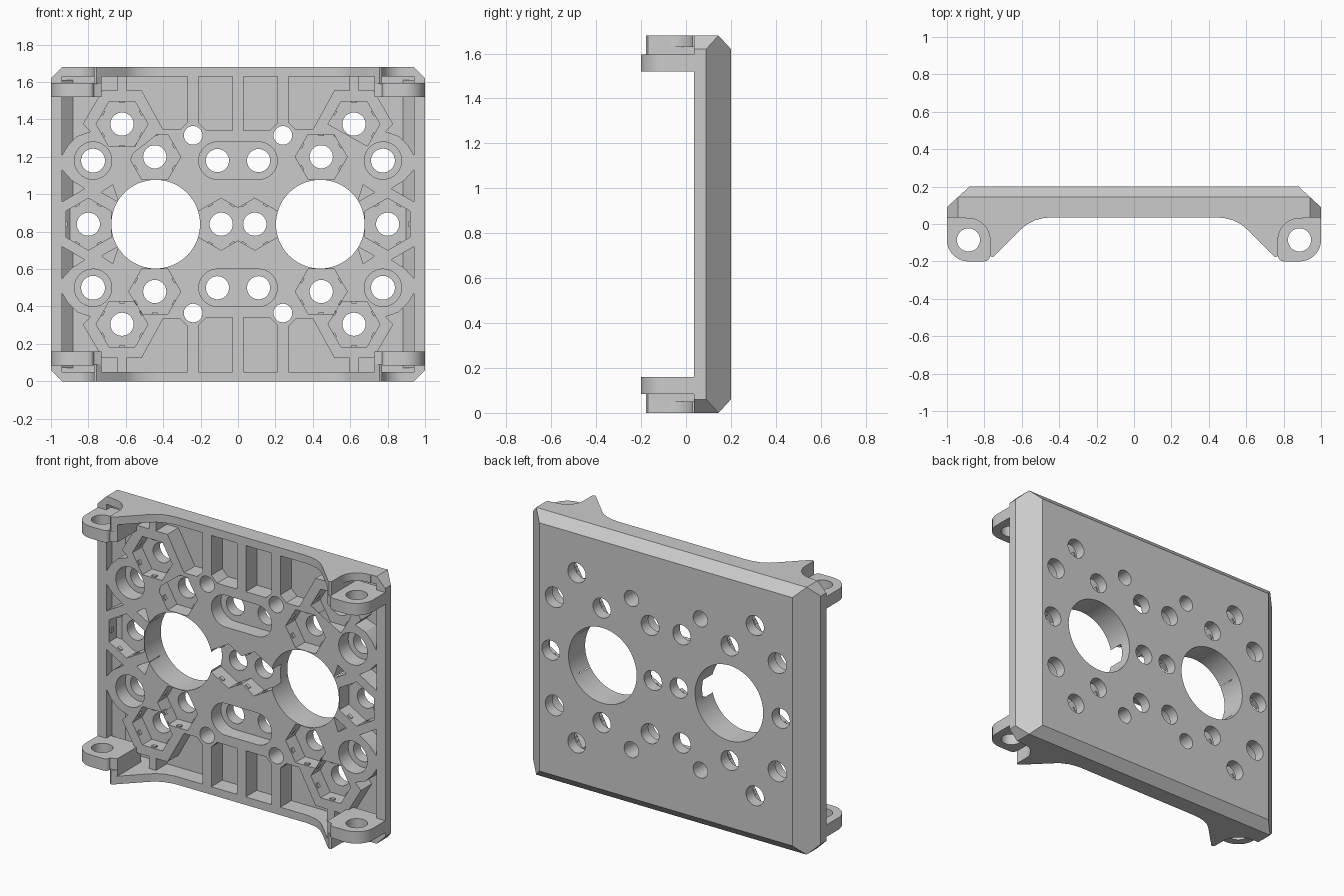
import bpy, bmesh, math
from mathutils import Vector

cube = bpy.data.objects.get("Cube")
if cube:
    bpy.data.objects.remove(cube)

MID = 0.84          # height of the horizontal symmetry line
FRONT, FLOOR, BORE = 0.035, 0.145, 0.13
BIG = (0.44, MID)
BOTH = (1, -1)

grey = bpy.data.materials.new("plain grey")
grey.use_nodes = True
grey.diffuse_color = (0.6, 0.6, 0.6, 1)
grey.node_tree.nodes["Principled BSDF"].inputs["Base Color"].default_value = grey.diffuse_color


def arc(cx, cy, r, start, end, n):
    angles = [math.radians(start + (end - start) * i / n) for i in range(n + 1)]
    return [(cx + r * math.cos(a), cy + r * math.sin(a)) for a in angles]


def circle(cx, cy, r, n=32, turn=0):
    return arc(cx, cy, r, turn, turn + 360, n)[:-1]


def flip(pts, sx, sz=1):
    """Mirror front-plane points across the two symmetry lines."""
    return [(sx * x, MID + sz * (z - MID)) for x, z in pts]


def prism(bm, pts, a, b, axis="y"):
    """Extrude a 2D outline from a to b along an axis."""
    def place(p, d):
        return (p[0], d, p[1]) if axis == "y" else (p[0], p[1], d)
    low = [bm.verts.new(place(p, a)) for p in pts]
    high = [bm.verts.new(place(p, b)) for p in pts]
    faces = [bm.faces.new(low), bm.faces.new(high[::-1])]
    for i in range(len(pts)):
        j = (i + 1) % len(pts)
        faces.append(bm.faces.new((low[i], high[i], high[j], low[j])))
    bmesh.ops.recalc_face_normals(bm, faces=faces)


def finish(name, bm):
    mesh = bpy.data.meshes.new(name)
    bm.to_mesh(mesh)
    bm.free()
    mesh.materials.append(grey)
    obj = bpy.data.objects.new(name, mesh)
    bpy.context.collection.objects.link(obj)
    return obj


def cut(obj, bm):
    """Subtract a set of prisms, using the first solver that succeeds."""
    tool = finish("cutter", bm)
    tool.hide_render = True
    mod = obj.modifiers.new("cut", "BOOLEAN")
    mod.operation, mod.object = "DIFFERENCE", tool
    for solver in ("MANIFOLD", "EXACT", "FLOAT"):
        mod.solver = solver
        bpy.context.view_layer.update()
        graph = bpy.context.evaluated_depsgraph_get()
        mesh = bpy.data.meshes.new_from_object(obj.evaluated_get(graph))
        if len(mesh.polygons) > len(obj.data.polygons):
            obj.data = mesh
            break
    obj.modifiers.clear()
    bpy.data.objects.remove(tool)


# Chamfered slab: front octagon, matching rim, smaller back rectangle
bm = bmesh.new()
front, rim, back = [], [], []
for sx, sz in ((1, 1), (-1, 1), (-1, -1), (1, -1)):
    corner = [(1, 0.09, 0.78), (0.94, 0.145, 0.84)]
    for x, y, h in corner if sx == sz else corner[::-1]:
        front.append(bm.verts.new((sx * x, FRONT, MID + sz * h)))
        rim.append(bm.verts.new((sx * x, y, MID + sz * h)))
    back.append(bm.verts.new((sx * 0.88, 0.2, MID + sz * 0.78)))
bm.faces.new(front)
bm.faces.new(back)
for i in range(8):
    j = (i + 1) % 8
    bm.faces.new((front[i], front[j], rim[j], rim[i]))
for i in range(4):
    j = (i + 1) % 4
    bm.faces.new((rim[2 * i], rim[2 * i + 1], back[i]))
    bm.faces.new((rim[2 * i + 1], rim[2 * j], back[j], back[i]))
bmesh.ops.recalc_face_normals(bm, faces=bm.faces[:])
panel = finish("ribbed_panel", bm)

# Recesses between the ribs, for one quarter
RECESSES = [
    [(0.03, 1.63), (0.21, 1.63), (0.21, 1.38), (0.17, 1.34), (0.03, 1.34)],
    [(0.27, 1.63), (0.595, 1.63), (0.595, 1.555), (0.515, 1.555), (0.4, 1.345),
     (0.31, 1.345), (0.27, 1.385)],
    [(0.645, 1.63), (0.94, 1.63), (0.94, 1.21), (0.91, 1.26), (0.86, 1.31),
     (0.79, 1.335), (0.83, 1.375), (0.725, 1.555), (0.645, 1.555)],
    [(0.94, 1.13), (0.89, 1.075), (0.82, 1.03), (0.94, 0.96)],
    [(0.73, 1.01), (0.67, 1.05), (0.64, 0.96)],
]
# Hex pockets: centre and rotation
HEXES = [(0.62, 1.375, 0), (0.445, 1.2, 0), (0.8, MID, 30), (0.09, MID, 30)]
BOSS = (0.775, 1.18)
SLOT = (0.11, 1.18)
SCREW = (0.24, 1.315)


def rows(z):
    return (1,) if z == MID else BOTH


for sx in BOTH:
    bm = bmesh.new()
    for sz in BOTH:
        for shape in RECESSES:
            # outer recesses stop short of the sloped rim
            prism(bm, flip(shape, sx, sz), -0.1, FLOOR - 0.001)
        prism(bm, flip(circle(*BOSS, 0.1), sx, sz), -0.1, BORE)
    for x, z, turn in HEXES:
        for sz in rows(z):
            prism(bm, flip(circle(x, z, 0.139, 6, turn), sx, sz), -0.1, BORE)
    cut(panel, bm)

# Long slots in the middle
bm = bmesh.new()
for sz in BOTH:
    outline = arc(*SLOT, 0.1, -90, 90, 16) + arc(-SLOT[0], SLOT[1], 0.1, 90, 270, 16)
    prism(bm, flip(outline, 1, sz), -0.1, BORE)
cut(panel, bm)

# Through holes
bm = bmesh.new()
for sx in BOTH:
    prism(bm, flip(circle(*BIG, 0.237, 64), sx), -0.1, 0.4)
    small = [(x, z, 0.062) for x, z, _ in HEXES]
    small += [(*BOSS, 0.064), (*SLOT, 0.062), (*SCREW, 0.05)]
    for x, z, r in small:
        for sz in rows(z):
            prism(bm, flip(circle(x, z, r), sx, sz), -0.1, 0.4)
cut(panel, bm)

# Sloped inside of the side walls
bm = bmesh.new()
for sx in BOTH:
    wedge = [(0.945, 0.085), (0.88, 0.146), (0.88, 0.17), (0.945, 0.12)]
    prism(bm, [(sx * x, y) for x, y in wedge], 0.07, 1.61, "z")
finish("side_wall_slope", bm)

# Small retaining bumps on the hex pocket sides
bm = bmesh.new()
for x, z, turn in HEXES:
    for k in range(6):
        a = math.radians(turn + 30 + 60 * k)
        out, along = Vector((math.cos(a), math.sin(a))), Vector((-math.sin(a), math.cos(a)))
        c = Vector((x, z)) + out * 0.117
        if (c - Vector(BIG)).length < 0.26 or c.x < 0.03:
            continue
        pts = [c + out * u + along * v for u, v in
               ((-0.005, -0.014), (0.006, -0.014), (0.006, 0.014), (-0.005, 0.014))]
        for sx in BOTH:
            for sz in rows(z):
                prism(bm, flip(pts, sx, sz), 0.045, 0.065)
finish("retaining_bumps", bm)

# Curved fins on the top and bottom edges, and the pierced hinge lugs
HINGE = (0.885, -0.085)
fin = [(0.9, 0.05), (0.9, 0.03)] + arc(*HINGE, 0.115, 90, 180, 10)
fin += [(0.77, -0.17), (0.757, -0.178), (0.745, -0.17), (0.6, -0.025), (0.57, 0),
        (0.53, 0.02), (0.48, 0.032), (0.43, 0.036), (0.43, 0.05)]
web = [(0.77, 0.08), (0.77, -0.17), (0.757, -0.178), (0.73, -0.155), (0.73, 0.08)]
lug = [(1, 0.08)] + arc(*HINGE, 0.115, 0, -90, 10)
lug += arc(0.8, -0.17, 0.03, -90, -180, 4) + [(0.73, -0.155), (0.73, 0.08)]


def quarters(bm, outline, low, high):
    for sx in BOTH:
        for sz in BOTH:
            prism(bm, [(sx * x, y) for x, y in outline],
                  MID + sz * (low - MID), MID + sz * (high - MID), "z")


bm = bmesh.new()
quarters(bm, fin, 1.63, 1.68)
quarters(bm, web, 1.59, 1.635)
fins = finish("edge_fins", bm)

bm = bmesh.new()
quarters(bm, lug, 1.52, 1.595)
lugs = finish("hinge_lugs", bm)
bm = bmesh.new()
for sx in BOTH:
    prism(bm, [(sx * x, y) for x, y in circle(*HINGE, 0.062)], -0.5, 2, "z")
cut(lugs, bm)

# Smooth the round walls, keep the edges crisp
bpy.ops.object.select_all(action="DESELECT")
for obj in (panel, fins, lugs):
    obj.select_set(True)
bpy.context.view_layer.objects.active = panel
bpy.ops.object.shade_smooth_by_angle(angle=math.radians(25))
